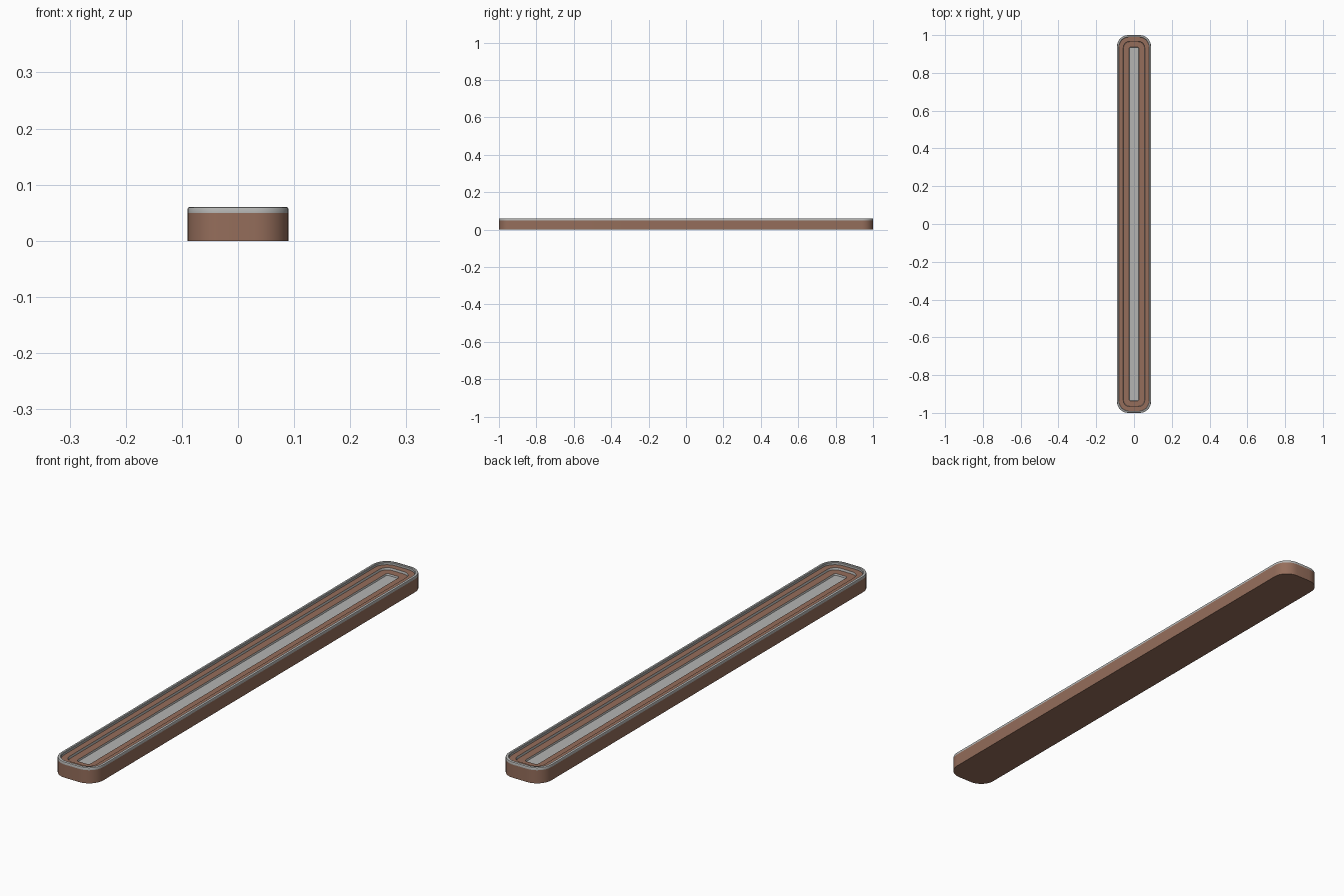
import bpy, bmesh, math

if "Cube" in bpy.data.objects:
    bpy.data.objects.remove(bpy.data.objects["Cube"])

def mat(name, c):
    m = bpy.data.materials.new(name)
    m.diffuse_color = (*c, 1)
    m.use_nodes = True
    m.node_tree.nodes["Principled BSDF"].inputs["Base Color"].default_value = m.diffuse_color
    return m

BROWN = mat("brown", (0.30, 0.155, 0.105))
GREY = mat("light grey", (0.46, 0.46, 0.45))

def outline(inset, z, n=8):
    """Rounded rectangle, inset from the outer edge."""
    hx, hy, r = 0.09 - inset, 1.0 - inset, max(0.06 - inset * 0.8, 0.008)
    pts = []
    for sx, sy, a0 in ((1, 1, 0), (-1, 1, 90), (-1, -1, 180), (1, -1, 270)):
        for i in range(n + 1):
            a = math.radians(a0 + 90 * i / n)
            pts.append((sx * (hx - r) + r * math.cos(a), sy * (hy - r) + r * math.sin(a), z))
    return pts

def lathe_tray(name, steps, cap_mat, bottom):
    """Stack outlines; each step is (inset, z, material of band leading to it)."""
    bm = bmesh.new()
    prev = None
    for inset, z, m in steps:
        loop = [bm.verts.new(p) for p in outline(inset, z)]
        if prev:
            for i in range(len(loop)):
                j = (i + 1) % len(loop)
                bm.faces.new((prev[i], prev[j], loop[j], loop[i])).material_index = m
        elif bottom:
            bm.faces.new(loop[::-1])
        prev = loop
    bm.faces.new(prev).material_index = cap_mat
    me = bpy.data.meshes.new(name)
    bm.to_mesh(me)
    bm.free()
    me.materials.append(BROWN)
    me.materials.append(GREY)
    ob = bpy.data.objects.new(name, me)
    bpy.context.collection.objects.link(ob)
    bpy.context.view_layer.objects.active = ob
    ob.select_set(True)
    bpy.ops.object.shade_smooth_by_angle(angle=math.radians(35))
    ob.select_set(False)

# Body with grey rim, stepped brown recess and grey centre channel
lathe_tray("tray_body", [
    (0, 0, 0), (0, 0.05, 0),
    (0, 0.057, 1), (0.001, 0.059, 1), (0.003, 0.06, 1),
    (0.009, 0.06, 1), (0.011, 0.058, 1), (0.011, 0.050, 1),
    (0.033, 0.050, 0), (0.035, 0.042, 1),
    (0.063, 0.042, 0), (0.065, 0.036, 1)], 1, True)
